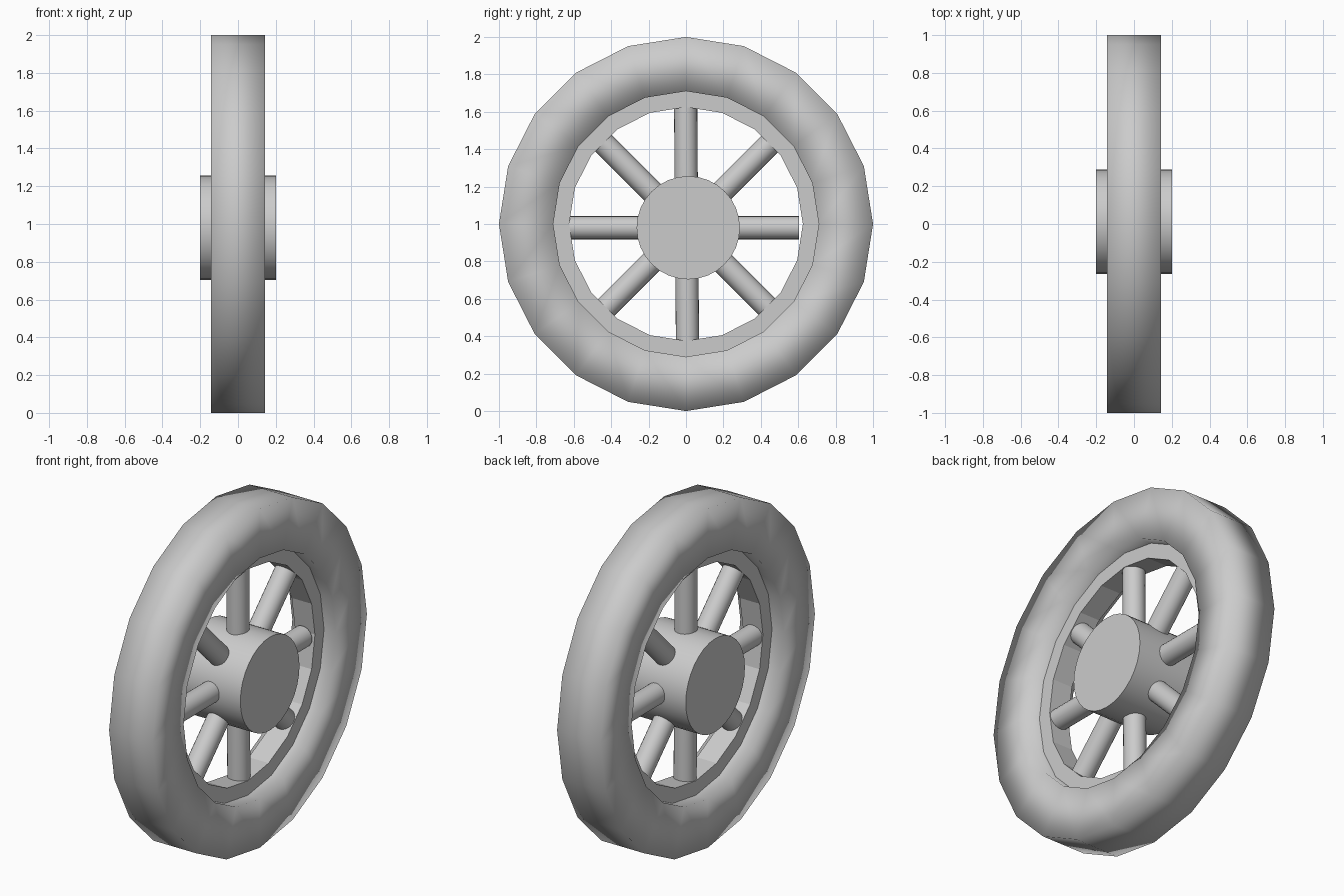
import bpy, bmesh
from math import cos, sin, pi, radians
from mathutils import Vector

if "Cube" in bpy.data.objects:
    bpy.data.objects.remove(bpy.data.objects["Cube"])

AXLE = Vector((0, 0, 1))          # centre of tyre and rim
HUB = Vector((0, 0.012, 0.98))    # hub sits slightly off centre


def ring(name, inner, outer, half, sides=20):
    """Square-section ring around the x axis."""
    profile = [(-half, inner), (half, inner), (half, outer), (-half, outer)]
    bm = bmesh.new()
    loops = []
    for i in range(sides):
        a = 2 * pi * i / sides
        loops.append([bm.verts.new(AXLE + Vector((x, r * cos(a), r * sin(a))))
                      for x, r in profile])
    for i in range(sides):
        p, q = loops[i], loops[(i + 1) % sides]
        for j in range(4):
            k = (j + 1) % 4
            bm.faces.new((p[j], p[k], q[k], q[j]))
    bmesh.ops.recalc_face_normals(bm, faces=bm.faces)
    mesh = bpy.data.meshes.new(name)
    bm.to_mesh(mesh)
    bm.free()
    ob = bpy.data.objects.new(name, mesh)
    bpy.context.collection.objects.link(ob)
    return ob


def rod(name, start, end, radius, sides):
    """Smooth cylinder between two points."""
    axis = end - start
    bpy.ops.mesh.primitive_cylinder_add(
        vertices=sides, radius=radius, depth=axis.length,
        location=(start + end) / 2,
        rotation=axis.to_track_quat('Z', 'Y').to_euler())
    ob = bpy.context.object
    ob.name = name
    bpy.ops.object.shade_smooth_by_angle(angle=radians(40))
    return ob


# Tyre: square section, smooth all over so it reads as rounded
tyre = ring("tyre", 0.71, 1.0, 0.142)
tyre.data.shade_smooth()

# Rim: narrower crisp ring inside the tyre
ring("rim", 0.625, 0.725, 0.065)

# Hub
rod("hub", HUB - Vector((0.2, 0, 0)), HUB + Vector((0.2, 0, 0)), 0.276, 32)

# Spokes: four bars crossing through the hub
rod("spoke_bar_horizontal", Vector((0, -0.632, 0.98)), Vector((0, 0.603, 0.98)), 0.062, 24)
rod("spoke_bar_vertical", Vector((0, 0.008, 0.36)), Vector((0, -0.002, 1.64)), 0.062, 24)
for name, s in (("spoke_bar_rising", 1), ("spoke_bar_falling", -1)):
    d = Vector((0, s, 1)).normalized()
    c = Vector((0, 0.005, 0.985))
    rod(name, c - d * 0.635, c + d * 0.635, 0.062, 24)
